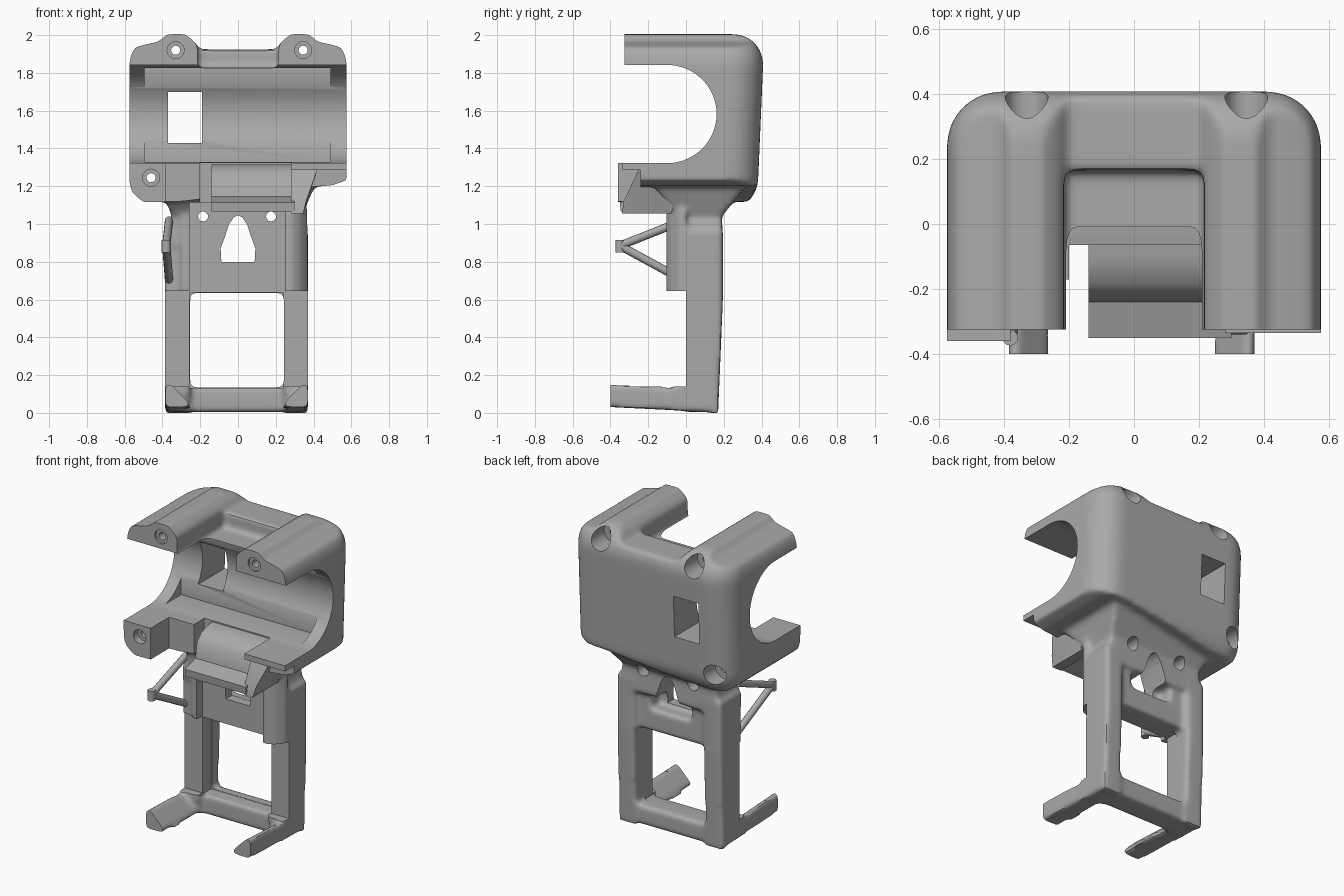
import bpy, bmesh, math
from mathutils import Vector, Matrix

old = bpy.data.objects.get("Cube")
if old:
    bpy.data.objects.remove(old, do_unlink=True)

grey = bpy.data.materials.new("plain_grey")
grey.use_nodes = True
grey.diffuse_color = (0.4, 0.4, 0.4, 1)
grey.node_tree.nodes["Principled BSDF"].inputs["Base Color"].default_value = (0.4, 0.4, 0.4, 1)


def add_object(name, bm):
    bmesh.ops.recalc_face_normals(bm, faces=bm.faces)
    mesh = bpy.data.meshes.new(name)
    bm.to_mesh(mesh)
    bm.free()
    mesh.materials.append(grey)
    ob = bpy.data.objects.new(name, mesh)
    bpy.context.collection.objects.link(ob)
    return ob


def prism(name, axis, pts, a, b):
    """Extrude a 2D outline along x (y,z points), y (x,z points) or z (x,y points)."""
    i = "xyz".index(axis)
    place = lambda p, t: p[:i] + (t,) + p[i:]
    bm = bmesh.new()
    face = bm.faces.new([bm.verts.new(place(p, a)) for p in pts])
    ext = bmesh.ops.extrude_face_region(bm, geom=[face])
    bmesh.ops.translate(bm, vec=Vector(place((0, 0), b - a)),
                        verts=[v for v in ext["geom"] if isinstance(v, bmesh.types.BMVert)])
    return add_object(name, bm)


def box(name, x, y, z, bevel=0, lean=0):
    """Block by ranges; lean pulls the lower back edge forward."""
    bm = bmesh.new()
    bmesh.ops.create_cube(bm, size=1)
    for v in bm.verts:
        low_back = v.co.y > 0 > v.co.z
        v.co = [r[0] if c < 0 else r[1] for c, r in zip(v.co, (x, y, z))]
        v.co.y -= lean * low_back
    if bevel:
        bmesh.ops.bevel(bm, geom=bm.edges[:], offset=bevel, segments=7, profile=0.5, affect="EDGES")
    return add_object(name, bm)


def rod(name, p, q, r, sides=24):
    p, q = Vector(p), Vector(q)
    bm = bmesh.new()
    turn = (q - p).to_track_quat("Z", "Y").to_matrix().to_4x4()
    bmesh.ops.create_cone(bm, cap_ends=True, segments=sides, radius1=r, radius2=r,
                          depth=(q - p).length, matrix=Matrix.Translation((p + q) / 2) @ turn)
    return add_object(name, bm)


def hull(name, sections):
    """Convex block through rectangles given as (x0, x1, y0, y1, z)."""
    bm = bmesh.new()
    for x0, x1, y0, y1, z in sections:
        for x in (x0, x1):
            for y in (y0, y1):
                bm.verts.new((x, y, z))
    bmesh.ops.convex_hull(bm, input=bm.verts[:])
    return add_object(name, bm)


def apply(ob, kind, **settings):
    mod = ob.modifiers.new(kind, kind)
    for key, value in settings.items():
        setattr(mod, key, value)
    bpy.context.view_layer.objects.active = ob
    bpy.ops.object.modifier_apply(modifier=mod.name)


def combine(ob, tool, operation="DIFFERENCE"):
    apply(ob, "BOOLEAN", object=tool, operation=operation, solver="EXACT")
    bpy.data.objects.remove(tool, do_unlink=True)


def shade(ob, angle):
    bpy.ops.object.select_all(action="DESELECT")
    ob.select_set(True)
    bpy.context.view_layer.objects.active = ob
    bpy.ops.object.shade_smooth_by_angle(angle=math.radians(angle))


# Head: twin-ridged outline trimmed to a rounded block, with a notch in the roof
ridge = [(.6, 1.85), (.55, 1.935), (.47, 1.955), (.42, 1.965), (.375, 2.005), (.28, 2.005),
         (.235, 1.97), (.2, 1.925)]
outline = [(-x, z) for x, z in ridge] + ridge[::-1] + [
    (.6, 1.24), (.5, 1.205), (.3, 1.19), (-.3, 1.12), (-.5, 1.115), (-.6, 1.2)]
body = prism("frame", "y", outline, -.5, .5)
combine(body, box("rounder", (-.575, .575), (-1, .415), (1.07, 2.005), .165, .04), "INTERSECT")
combine(body, box("roof_notch", (-.215, .215), (-.8, .165), (1.825, 2.1)))

# Handle: two rails, crossbars, back plate, flared neck and feet
half_drop = [(.088, .8), (.092, .87), (.07, .93), (.047, 1.0), (.022, 1.035)]
drop = half_drop + [(0, 1.047)] + [(-x, z) for x, z in half_drop[::-1]]
plate = box("plate", (-.3, .3), (-.06, .16), (.635, 1.2))
combine(plate, prism("drop_pocket", "y", [(x * 1.6, .93 + (z - .93) * 1.15) for x, z in drop], .06, .5))
rail = [(-.03, .55), (-.03, .97), (.195, .97), (.195, .6), (.17, -.005), (0, .02), (-.05, .1), (-.05, .55)]
grip = [(.243, 0), (.243, -.105), (.285, -.105), (.33, -.08), (.368, -.03), (.37, 0)]
foot = [(.385, .025), (.25, .028), (.27, .06), (.36, .15), (.385, .145)]
waist = (-.35, .335, -.04, .19, 1.04)
feet = [prism("foot", "y", [(-x, z) for x, z in foot], -.5, .08),
        prism("foot", "y", [(x - .015, z) for x, z in foot], -.5, .08)]
for ob in feet:
    for v in ob.data.vertices:
        v.co.z -= .05 * (v.co.y + .3)
parts = feet + [
    plate, prism("rail", "x", rail, -.387, -.253), prism("rail", "x", rail, .243, .37),
    prism("grip", "z", grip, .55, 1.08),
    box("bottom_bar", (-.36, .34), (-.005, .165), (.005, .135)),
    hull("waist", [(-.385, .368, -.04, .195, .88), waist]),
    hull("neck", [waist, (-.36, .35, -.1, .23, 1.11), (-.42, .42, -.2, .34, 1.23)])]
with bpy.context.temp_override(active_object=body, selected_editable_objects=[body] + parts):
    bpy.ops.object.join()

# Blend all the outer forms into one soft skin
apply(body, "REMESH", mode="VOXEL", voxel_size=.014)
apply(body, "SMOOTH", factor=.5, iterations=10)

# Crisp front trims and hollow for the held device
floor, roof, mid = 1.322, 1.842, -.1
arc = [(mid + .262 * math.cos(a), 1.582 + .26 * math.sin(a))
       for a in [math.pi * (i / 32 - .5) for i in range(33)]]
cutters = [
    prism("side_arc", "x", [(-.9, floor)] + arc + [(-.9, roof)], -.8, .8),
    box("bay", (-.495, .49), (-.9, .12), (1.328, 1.825)),
    box("arm_trim", (-.8, .8), (-.9, -.325), (1.5, 2.2)),
    box("left_trim", (.2, .8), (-.9, -.335), (1.0, 1.5)),
    box("left_lip", (.2, .8), (-.9, -.24), (1.0, 1.285)),
    box("right_trim", (-.8, -.38), (-.9, -.36), (1.0, 1.5)),
    box("middle_trim", (-.38, -.19), (-.9, -.17), (1.0, 1.5)),
    box("lower_gap", (-.2, .28), (-.9, -.065), (1.1, 1.5)),
    box("rail_step", (-.8, .8), (-.3, 0), (.14, .645)),
    box("window", (-.257, .242), (-.3, .09), (.133, .638)),
    box("foot_trim", (-.8, .8), (-.9, -.4), (-.1, .3)),
    box("plate_recess", (-.257, .25), (-.9, 0), (.5, 1.115)),
    box("rear_window", (-.37, -.19), (-.3, .8), (1.43, 1.7)),
    prism("drop_hole", "y", drop, -.3, .3)]
# Screw holes with wide pockets at the back, and plate holes
for x, z in ((-.33, 1.92), (.345, 1.92), (-.46, 1.245)):
    cutters += [rod("screw_hole", (x, -.9, z), (x, .9, z), .024),
                rod("screw_seat", (x, -.9, z), (x, -.312, z), .045),
                rod("nut_pocket", (x, .26, z), (x, .9, z), .066)]
for x in (-.185, .175):
    cutters += [rod("plate_hole", (x, -.2, 1.04), (x, .9, 1.04), .026),
                rod("plate_pocket", (x, .12, 1.04), (x, .9, 1.04), .04)]
for cutter in cutters:
    combine(body, cutter)
shade(body, 35)

# Sloping cover over the front of the handle
top = [(.0, 1.318), (-.1, 1.315), (-.18, 1.29), (-.225, 1.24), (-.24, 1.145), (-.35, 1.115)]
under = [(-.345, 1.065), (-.21, 1.1), (-.18, 1.21), (-.13, 1.265), (.0, 1.27)]
shade(prism("front_cover", "x", top + under, -.14, .3), 40)
flank = hull("cover_flank", [(.28, .345, -.34, -.08, 1.055), (.28, .36, -.33, -.05, 1.12),
                             (.28, .42, -.25, -.05, 1.29)])
shade(flank, 40)

# Triangular side loop
tip = (-.38, -.35, .885)
for name, end in (("upper_strut", (-.365, -.01, 1.02)), ("lower_strut", (-.365, -.01, .7))):
    shade(rod(name, tip, end, .022, 12), 40)
shade(rod("loop_tip", (-.38, -.35, .85), (-.38, -.35, .915), .024, 12), 40)
